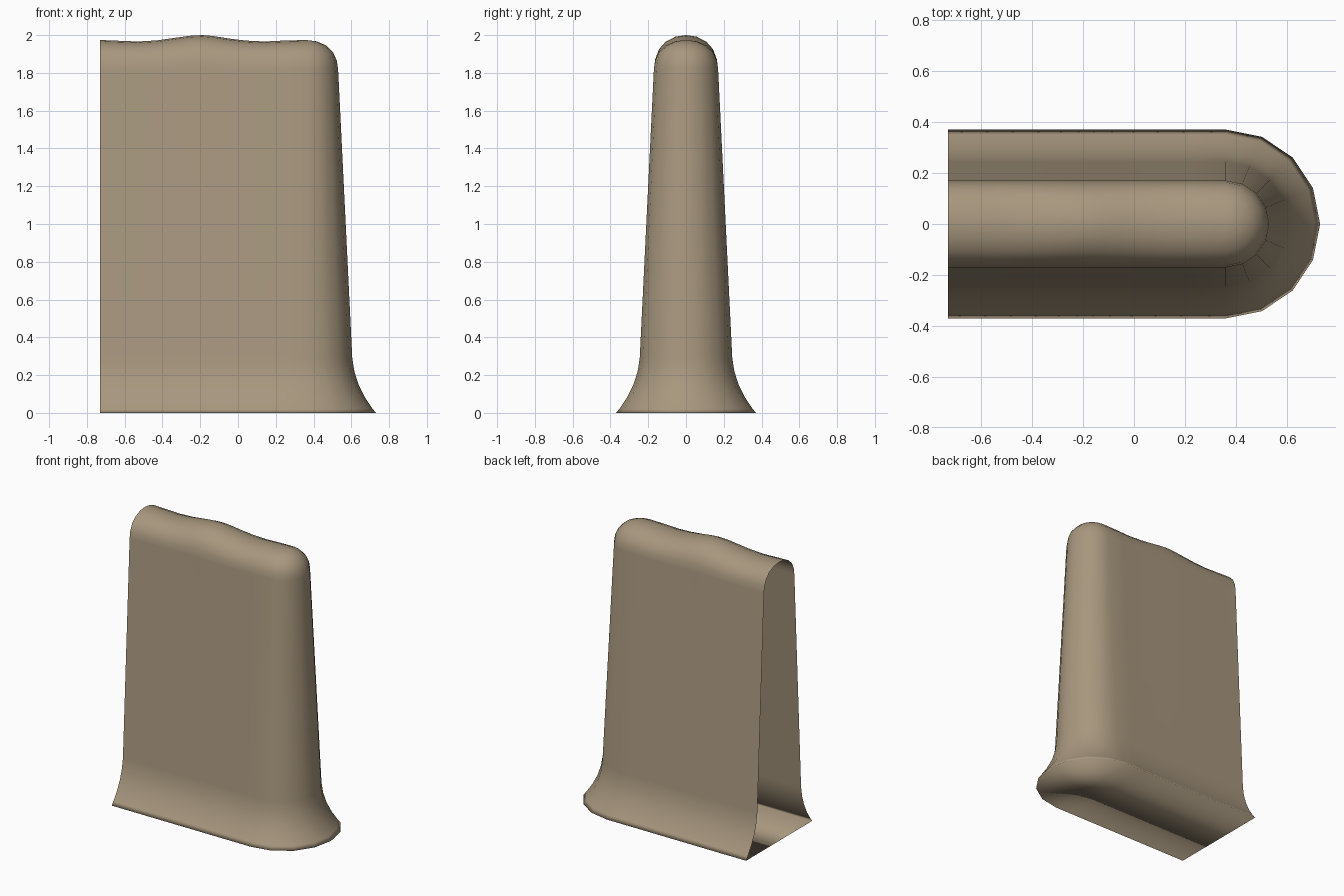
import bpy, bmesh, math

if "Cube" in bpy.data.objects:
    bpy.data.objects.remove(bpy.data.objects["Cube"])

# Half cross-section of the wall: (distance from centre line, height)
PROFILE = [(.37, 0), (.35, .025), (.313, .08), (.278, .15), (.256, .22), (.245, .29),
           (.17, 1.82), (.163, 1.865), (.143, 1.91), (.107, 1.945), (.056, 1.967), (0, 1.974)]
# Ridge waviness along the length: (x, height offset)
RIDGE = [(-.73, 0), (-.63, -.004), (-.53, -.008), (-.43, -.002), (-.33, .012),
         (-.25, .023), (-.19, .026), (-.13, .021), (-.05, .008), (.04, -.003),
         (.14, -.008), (.24, -.003), (.36, 0)]
END_X, SEGS = .36, 8


def path(r, z):
    """U-shaped loop at one level: back side, rounded end, front side."""
    w = max(0, min(1, (z - 1.82) / .154))
    side = [(x, r, z + w * dz) for x, dz in RIDGE]
    arc = []
    for i in range(1, SEGS):
        a = math.pi / 2 - math.pi * i / SEGS
        arc.append((END_X + r * math.cos(a), r * math.sin(a), z))
    return side + arc + [(x, -y, h) for x, y, h in reversed(side)]


bm = bmesh.new()
rings = [[bm.verts.new(p) for p in path(r, z)] for r, z in PROFILE]
n = len(rings[0])

# Wall skin, left open at the -x end
for lo, hi in zip(rings, rings[1:]):
    for i in range(n - 1):
        bm.faces.new((lo[i + 1], lo[i], hi[i], hi[i + 1]))

# Flat underside
base = rings[0]
for i in range(n // 2 - 1):
    bm.faces.new((base[i], base[i + 1], base[n - 2 - i], base[n - 1 - i]))
m = n // 2
bm.faces.new((base[m - 1], base[m], base[m + 1]))

# Close the ridge seam
bmesh.ops.remove_doubles(bm, verts=bm.verts, dist=1e-4)
bmesh.ops.recalc_face_normals(bm, faces=bm.faces)
if sum(f.normal.z * f.calc_area() for f in bm.faces if f.calc_center_median().z > 1.9) < 0:
    bmesh.ops.reverse_faces(bm, faces=bm.faces)

for f in bm.faces:
    f.smooth = True
mesh = bpy.data.meshes.new("wall_end")
bm.to_mesh(mesh)
bm.free()
wall = bpy.data.objects.new("wall_end", mesh)
bpy.context.collection.objects.link(wall)

# Sandy clay colour
mat = bpy.data.materials.new("clay")
mat.diffuse_color = (.39, .31, .21, 1)
mat.use_nodes = True
mat.node_tree.nodes["Principled BSDF"].inputs["Base Color"].default_value = mat.diffuse_color
mesh.materials.append(mat)
